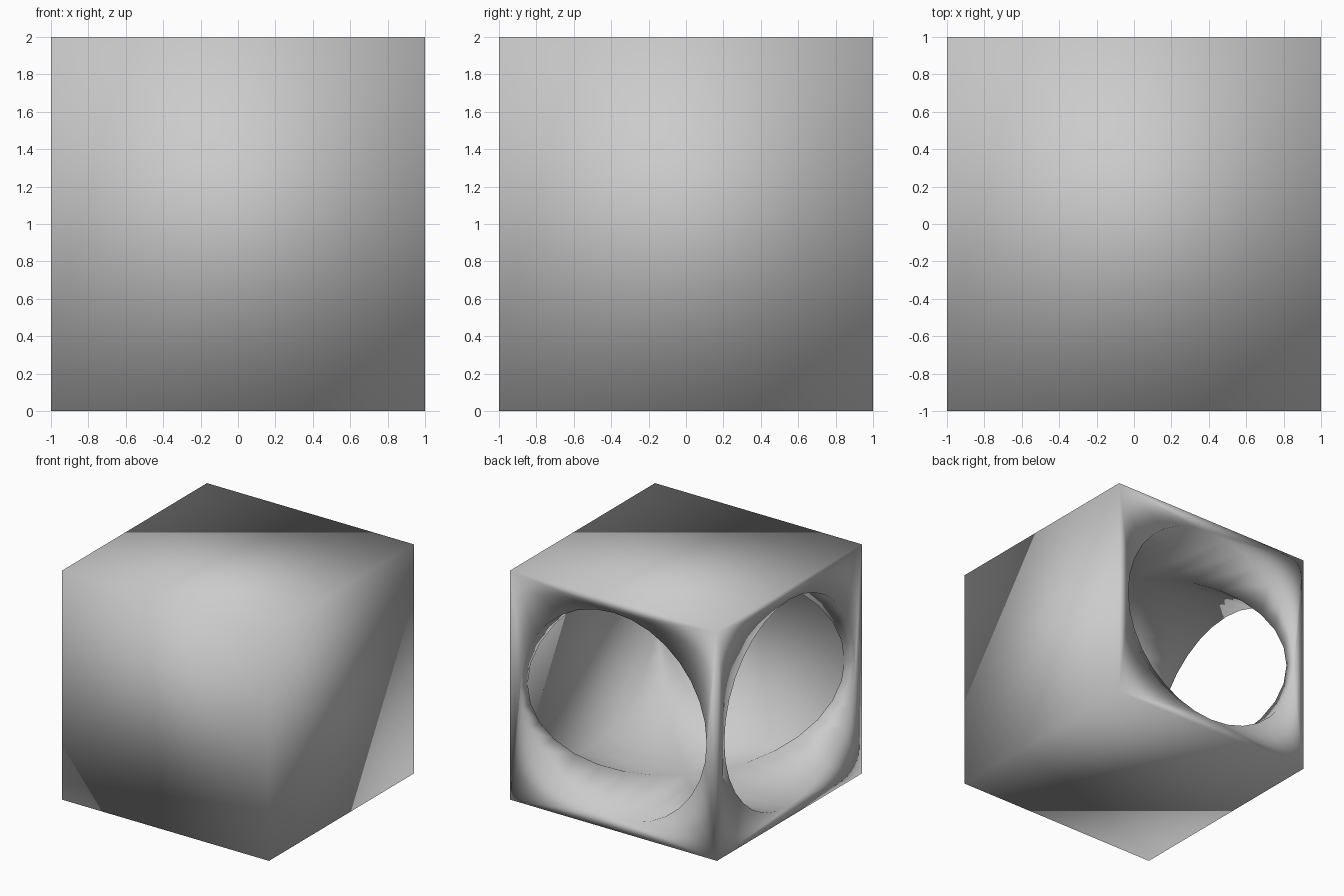
import bpy
import math

if "Cube" in bpy.data.objects:
    bpy.data.objects.remove(bpy.data.objects["Cube"])

R = 0.9          # bore radius
INNER = 0.905    # how far each bore runs past the centre


def smooth(obj):
    for p in obj.data.polygons:
        p.use_smooth = True


# Solid cube body
bpy.ops.mesh.primitive_cube_add(size=2, location=(0, 0, 1))
body = bpy.context.object
body.name = "hollowed_cube"


def cut_bore(name, direction, rotation):
    """Blind round bore entering through one face, towards the opposite wall."""
    outer = 1.3
    mid = (outer - INNER) / 2
    bpy.ops.mesh.primitive_cylinder_add(
        vertices=32, radius=R, depth=outer + INNER,
        location=(direction[0] * mid, direction[1] * mid, 1),
        rotation=rotation)
    cutter = bpy.context.object
    cutter.name = name
    cutter.hide_render = True
    mod = body.modifiers.new(name, 'BOOLEAN')
    mod.operation = 'DIFFERENCE'
    mod.solver = 'EXACT'
    mod.object = cutter
    bpy.context.view_layer.objects.active = body
    bpy.ops.object.modifier_apply(modifier=mod.name)
    bpy.data.objects.remove(cutter)


# Crossing bores, open at the back and at the left
cut_bore("back_bore", (0, 1), (math.radians(90), 0, 0))
cut_bore("left_bore", (-1, 0), (0, math.radians(90), 0))

# Smooth shading over the whole body
smooth(body)
